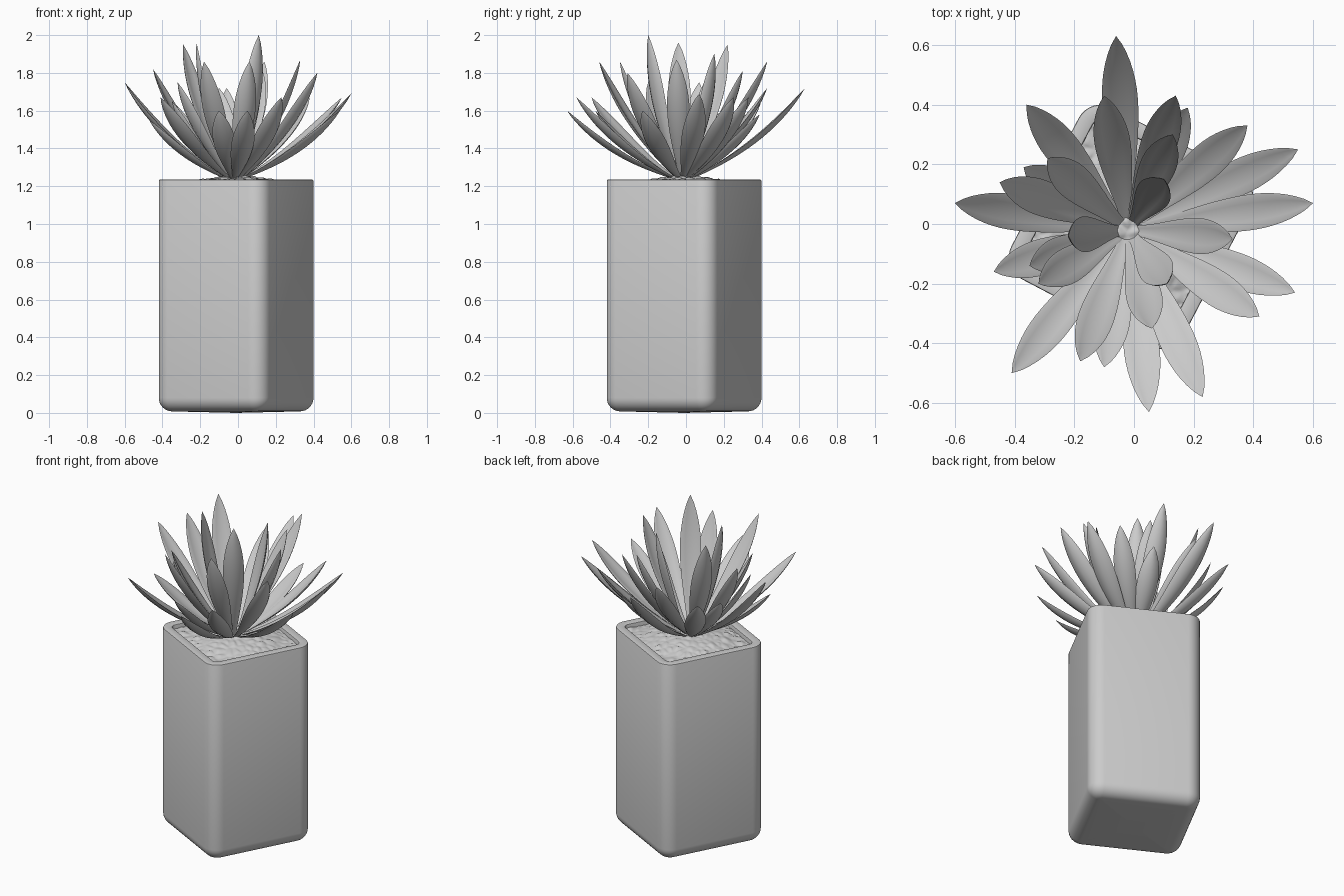
import bpy, bmesh, math
from mathutils import Vector, noise

if "Cube" in bpy.data.objects:
    bpy.data.objects.remove(bpy.data.objects["Cube"], do_unlink=True)

grey = bpy.data.materials.new("plain grey")
grey.use_nodes = True
grey.diffuse_color = (0.6, 0.6, 0.6, 1)
grey.node_tree.nodes["Principled BSDF"].inputs["Base Color"].default_value = (0.6, 0.6, 0.6, 1)

TURN = math.radians(17.3)
CENTRE = Vector((-0.01, -0.01, 0))
HALF, ROUND, RIM, WALL = 0.325, 0.083, 1.235, 0.052


def finish(bm, name, angle=40):
    bmesh.ops.recalc_face_normals(bm, faces=bm.faces)
    mesh = bpy.data.meshes.new(name)
    bm.to_mesh(mesh)
    bm.free()
    mesh.materials.append(grey)
    ob = bpy.data.objects.new(name, mesh)
    bpy.context.collection.objects.link(ob)
    bpy.ops.object.select_all(action='DESELECT')
    ob.select_set(True)
    bpy.context.view_layer.objects.active = ob
    bpy.ops.object.shade_smooth_by_angle(angle=math.radians(angle))


def bridge(bm, rings):
    for a, b in zip(rings, rings[1:]):
        n = len(a)
        for i in range(n):
            bm.faces.new((a[i], a[(i + 1) % n], b[(i + 1) % n], b[i]))


def square_ring(bm, inset, z, steps=8):
    # rounded square, corners pointing along the turned axes
    ring = []
    reach = (HALF - ROUND) * math.sqrt(2)
    for corner in range(4):
        mid = TURN + corner * math.pi / 2
        for s in range(steps + 1):
            a = mid + (s / steps - 0.5) * math.pi / 2
            r = ROUND - inset
            ring.append(bm.verts.new(CENTRE + Vector((
                reach * math.cos(mid) + r * math.cos(a),
                reach * math.sin(mid) + r * math.sin(a), z))))
    return ring


# Pot: rounded foot, straight walls, softened rim, hollow top
bm = bmesh.new()
fillet = 0.072
profile = []
for i in range(9):
    a = i / 8 * math.pi / 2
    profile.append((fillet * (1 - math.sin(a)), 0.008 + fillet * (1 - math.cos(a))))
soft = 0.006
profile += [(0, RIM - soft), (soft * 0.3, RIM - soft * 0.3), (soft, RIM),
            (WALL - soft, RIM), (WALL - soft * 0.3, RIM - soft * 0.3),
            (WALL, RIM - soft), (WALL, 1.15)]
rings = [square_ring(bm, *p) for p in profile]
bridge(bm, rings)
bm.faces.new(rings[-1])
foot = bm.verts.new(CENTRE)
for i, v in enumerate(rings[0]):
    bm.faces.new((v, foot, rings[0][(i + 1) % len(rings[0])]))
finish(bm, "pot")

# Gravel: mounded bed with pebble bumps
bm = bmesh.new()
bed = HALF - WALL + 0.003
bmesh.ops.create_grid(bm, x_segments=80, y_segments=80, size=bed)
turn = TURN - math.pi / 4
for v in bm.verts:
    x, y = v.co.x, v.co.y
    d = noise.voronoi(Vector((x, y, 0)) * 20)[0]
    mound = max(0, 1 - (x * x + y * y) / bed ** 2)
    z = 1.207 + 0.042 * mound + 0.016 * min(1, d[1] - d[0])
    v.co = CENTRE + Vector((x * math.cos(turn) - y * math.sin(turn),
                            x * math.sin(turn) + y * math.cos(turn), z))
finish(bm, "gravel", 60)


# Leaves: pointed blades, thin and slightly folded, bowed outward
def leaf(name, tip, start, width=0.06, rows=18):
    heart = Vector((-0.02, -0.02, 1.245))
    tip = Vector(tip)
    out = Vector((tip.x - heart.x, tip.y - heart.y, 0))
    spread = out.length
    out.normalize()
    side = Vector((-out.y, out.x, 0))
    base = heart + out * start
    chord = tip - base
    bow = side.cross(chord).normalized()
    ctrl = base + chord * 0.5 + bow * (0.04 + 0.12 * spread) * chord.length
    bm = bmesh.new()
    rings = []
    for i in range(rows):
        t = i / rows
        p = base * (1 - t) ** 2 + ctrl * 2 * t * (1 - t) + tip * t * t
        tangent = ((ctrl - base) * (1 - t) + (tip - ctrl) * t).normalized()
        up = tangent.cross(side)
        if t > 0.6:
            w = width * (1 - ((t - 0.6) / 0.4) ** 2) ** 0.85
        else:
            w = width * (0.3 + 0.7 * math.sin(t / 0.6 * math.pi / 2) ** 1.4)
        ring = []
        for k in range(12):
            a = k / 12 * 2 * math.pi
            u = math.cos(a)
            fold = 0.28 * w * (abs(u) ** 1.25 - 0.5)
            thick = math.sin(a) * (0.12 if math.sin(a) > 0 else 0.22) * w
            ring.append(bm.verts.new(p + side * (u * w) + up * (fold + thick)))
        rings.append(ring)
    bridge(bm, rings)
    bm.faces.new(rings[0])
    end = bm.verts.new(tip)
    for k in range(12):
        bm.faces.new((rings[-1][k], rings[-1][(k + 1) % 12], end))
    finish(bm, name, 75)


inner = [(0.11, -0.20, 2.0), (-0.22, -0.04, 1.96), (0.10, 0.15, 1.9),
         (-0.29, 0.22, 1.95), (0.33, -0.05, 1.87), (0.06, -0.35, 1.86),
         (-0.18, -0.46, 1.86), (0.13, 0.30, 1.81), (-0.10, 0.43, 1.72),
         (0.14, 0.43, 1.86), (-0.32, -0.20, 1.75)]
outer = [(-0.06, 0.63, 1.72), (-0.36, 0.40, 1.66), (0.18, 0.39, 1.58),
         (0.38, 0.33, 1.67), (0.55, 0.25, 1.67), (0.60, 0.07, 1.69),
         (0.54, -0.23, 1.6), (0.42, -0.31, 1.8), (0.23, -0.58, 1.67),
         (0.05, -0.63, 1.6), (-0.10, -0.48, 1.6), (-0.41, -0.50, 1.67),
         (-0.35, -0.14, 1.65), (-0.47, -0.16, 1.55), (-0.60, 0.07, 1.75),
         (-0.45, 0.14, 1.82), (-0.37, 0.19, 1.6)]
for group, tips, start in (("inner", inner, 0.03), ("outer", outer, 0.05)):
    for n, tip in enumerate(tips):
        leaf(f"{group}_leaf_{n + 1}", tip, start)
